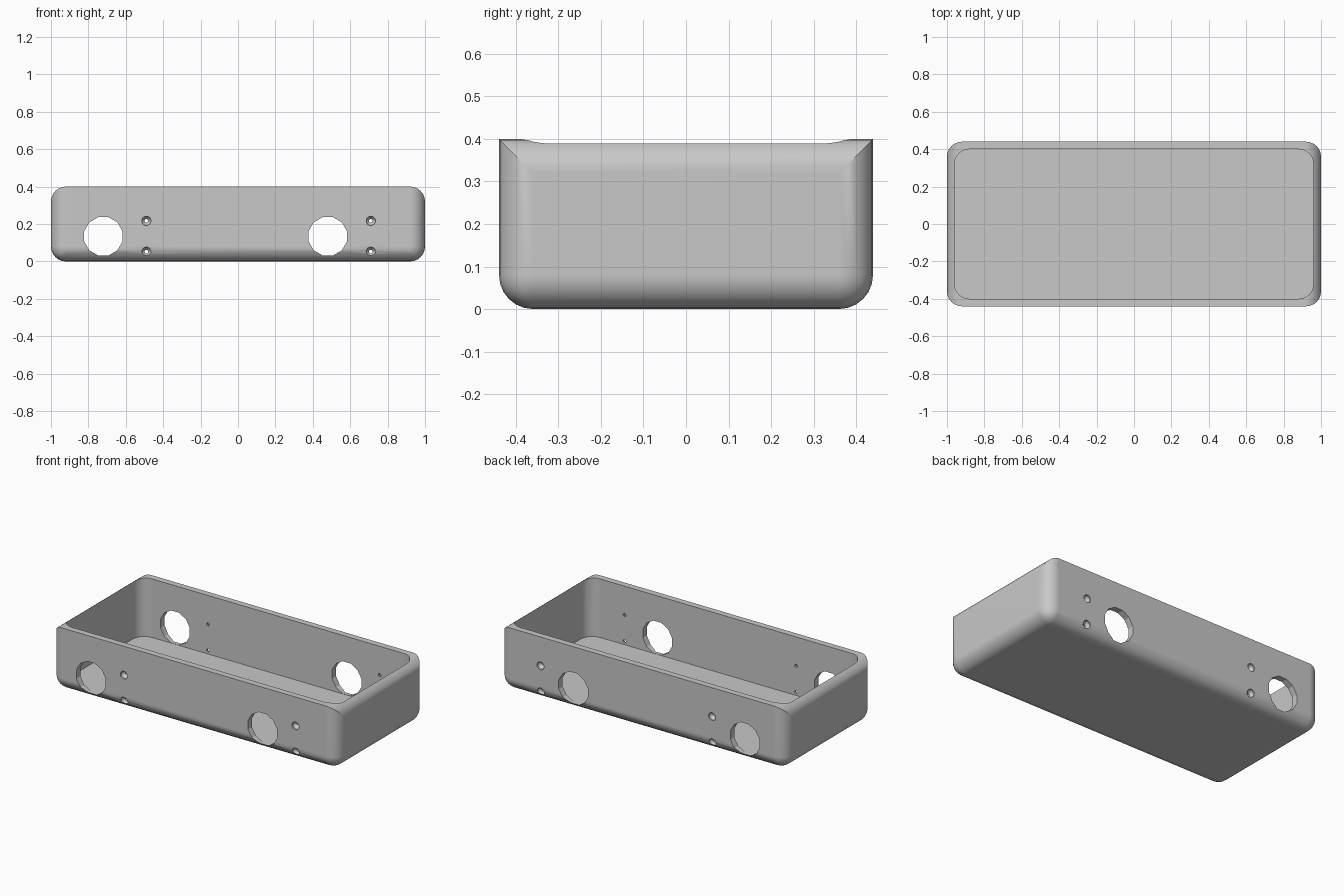
import bpy, bmesh, math

if "Cube" in bpy.data.objects:
    bpy.data.objects.remove(bpy.data.objects["Cube"], do_unlink=True)

HALF_X, HALF_Y, HEIGHT = 1.0, 0.44, 0.4
WALL, FLOOR, RADIUS = 0.04, 0.03, 0.08

grey = bpy.data.materials.new("plain grey")
grey.use_nodes = True
colour = (0.58, 0.58, 0.58, 1)
grey.diffuse_color = colour
grey.node_tree.nodes["Principled BSDF"].inputs["Base Color"].default_value = colour


def make_object(name, bm):
    bmesh.ops.recalc_face_normals(bm, faces=bm.faces)
    mesh = bpy.data.meshes.new(name)
    bm.to_mesh(mesh)
    bm.free()
    mesh.materials.append(grey)
    obj = bpy.data.objects.new(name, mesh)
    bpy.context.collection.objects.link(obj)
    return obj


def rounded_block(name, half_x, half_y, low, high, is_round):
    """Box whose edges chosen by is_round(direction, middle) are rounded."""
    bm = bmesh.new()
    bmesh.ops.create_cube(bm, size=2)
    for v in bm.verts:
        v.co.x *= half_x
        v.co.y *= half_y
        v.co.z = high if v.co.z > 0 else low
    edges = []
    for e in bm.edges:
        a, b = (v.co for v in e.verts)
        if is_round((b - a).normalized(), (a + b) / 2):
            edges.append(e)
    bmesh.ops.bevel(bm, geom=edges, offset=RADIUS, offset_type='OFFSET',
                    segments=6, profile=0.5, affect='EDGES')
    return make_object(name, bm)


def turned_cutter(name, profile, x, z, sides=12):
    """Solid turned about the y axis from (y, radius) points."""
    bm = bmesh.new()
    rings = []
    for y, r in profile:
        angles = [math.tau * (i + 0.5) / sides for i in range(sides)]
        rings.append([bm.verts.new((x + r * math.cos(a), y, z + r * math.sin(a)))
                      for a in angles])
    for low, high in zip(rings, rings[1:]):
        for i in range(sides):
            j = (i + 1) % sides
            bm.faces.new((low[i], low[j], high[j], high[i]))
    bm.faces.new(rings[0])
    bm.faces.new(rings[-1])
    return make_object(name, bm)


# Outer shell: every edge rounded except the long top ones
case = rounded_block("enclosure_tray", HALF_X, HALF_Y, 0, HEIGHT,
                     lambda d, m: not (abs(d.x) > 0.9 and m.z > HEIGHT / 2))

# Open cavity with rounded upright corners
cutters = [rounded_block("cavity_cutter", HALF_X - WALL, HALF_Y - WALL, FLOOR,
                         HEIGHT + 0.1, lambda d, m: abs(d.z) > 0.9)]

# Large round openings, each with a pair of countersunk screw holes
half_screw = [(0.41, 0.01), (0.43, 0.025), (0.5, 0.025)]
screw = [(-y, r) for y, r in reversed(half_screw)] + half_screw
for x in (-0.72, 0.48):
    cutters.append(turned_cutter("opening_cutter", [(-0.5, 0.106), (0.5, 0.106)],
                                 x, 0.134))
    for z in (0.052, 0.217):
        cutters.append(turned_cutter("screw_cutter", screw, x + 0.23, z))

bpy.ops.object.select_all(action='DESELECT')
case.select_set(True)
bpy.context.view_layer.objects.active = case
for cutter in cutters:
    cutter.hide_render = True
    cut = case.modifiers.new("cut", 'BOOLEAN')
    cut.operation = 'DIFFERENCE'
    cut.solver = 'EXACT'
    cut.object = cutter
    bpy.ops.object.modifier_apply(modifier=cut.name)
    bpy.data.objects.remove(cutter, do_unlink=True)

# Smooth rounded edges, crisp rims and holes
bpy.ops.object.shade_smooth_by_angle(angle=math.radians(25))
weighted = case.modifiers.new("even shading", 'WEIGHTED_NORMAL')
weighted.keep_sharp = True
